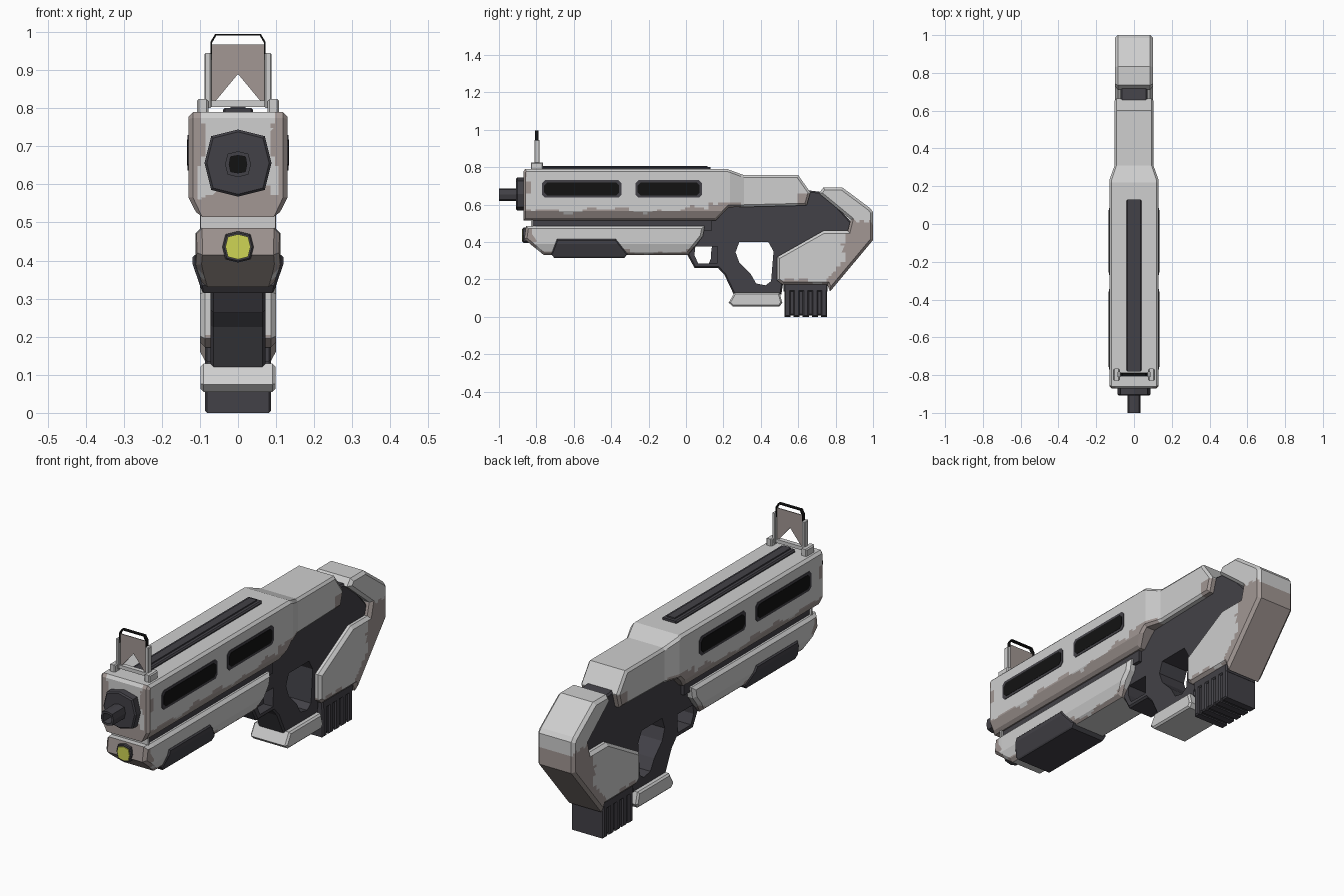
import bpy, bmesh, math
from mathutils import Vector

if "Cube" in bpy.data.objects:
    bpy.data.objects.remove(bpy.data.objects["Cube"])


def material(name, rgb):
    m = bpy.data.materials.new(name)
    m.diffuse_color = (*rgb, 1)
    m.use_nodes = True
    m.node_tree.nodes["Principled BSDF"].inputs["Base Color"].default_value = m.diffuse_color
    return m


LIGHT = material("light grey", (0.62, 0.62, 0.62))
CAMO = material("camo taupe", (0.36, 0.31, 0.295))
DARK = material("charcoal", (0.055, 0.053, 0.063))
BLACK = material("black", (0.006, 0.006, 0.006))
YELLOW = material("lamp yellow", (0.62, 0.66, 0.09))


def finish(name, bm, mats):
    bmesh.ops.recalc_face_normals(bm, faces=bm.faces)
    me = bpy.data.meshes.new(name)
    bm.to_mesh(me)
    bm.free()
    ob = bpy.data.objects.new(name, me)
    bpy.context.collection.objects.link(ob)
    for m in mats:
        me.materials.append(m)
    return ob


def prism(name, pts, a, b, mat, bevel=0, axis='x', warp=None, camo=None, cuts=()):
    """Extrude a profile (yz for axis x, xz for axis y) from a to b; slice, warp and camouflage it."""
    bm = bmesh.new()
    def place(p, d):
        return (d, p[0], p[1]) if axis == 'x' else (p[0], d, p[1])
    lo = [bm.verts.new(place(p, a)) for p in pts]
    hi = [bm.verts.new(place(p, b)) for p in pts]
    caps = [bm.faces.new(lo), bm.faces.new(hi)]
    n = len(pts)
    for i in range(n):
        j = (i + 1) % n
        bm.faces.new((lo[i], lo[j], hi[j], hi[i]))
    bmesh.ops.recalc_face_normals(bm, faces=bm.faces)
    if bevel:
        rim = list({e for f in caps for e in f.edges})
        bmesh.ops.bevel(bm, geom=rim, offset=bevel, segments=1, affect='EDGES', profile=0.5)
    planes = list(cuts)
    if camo:  # fine grid so the paint boundary can wander
        for k, step in ((1, 0.025), (2, 0.0125)):
            vals = [v.co[k] for v in bm.verts]
            c = min(vals) + step * 0.613
            while c < max(vals):
                planes.append((k, c))
                c += step
        planes += [(0, s * x) for s in (-1, 1) for x in (0.085, 0.097, 0.107)]
    if planes:
        bmesh.ops.triangulate(bm, faces=bm.faces)
    for k, c in planes:
        co, no = Vector(), Vector()
        co[k], no[k] = c, 1
        bmesh.ops.bisect_plane(bm, geom=bm.verts[:] + bm.edges[:] + bm.faces[:],
                               plane_co=co, plane_no=no, dist=1e-5)
    if warp:
        for v in bm.verts:
            v.co.x *= warp(v.co.y, v.co.z)
    if camo:
        bm.normal_update()
        for f in bm.faces:
            f.material_index = int(camo(f.calc_center_median(), f.normal))
    return finish(name, bm, [mat, CAMO] if camo else [mat])


def box(name, x0, x1, y0, y1, z0, z1, mat, bevel=0):
    return prism(name, [(y0, z0), (y1, z0), (y1, z1), (y0, z1)], x0, x1, mat, bevel)


def bulged(name, z, r, y0, y1, mat, bevel=0):
    """Rounded square facing the front."""
    k = 0.8 * r
    ring = [(r, 0), (k, k), (0, r), (-k, k), (-r, 0), (-k, -k), (0, -r), (k, -k)]
    return prism(name, [(x, z + d) for x, d in ring], y0, y1, mat, bevel, axis='y')


def wave(t):
    return 0.012 * math.sin(14 * t + 1) + 0.008 * math.sin(33 * t) + 0.004 * math.sin(71 * t)


def ramp(t, t0, t1, v0, v1):
    return v0 + (v1 - v0) * min(1, max(0, (t - t0) / (t1 - t0)))


# Upper receiver shell
def upper_camo(c, n):
    if n.y < -0.6:
        return abs(c.x) > 0.1 + wave(c.z) * 0.8 or c.z < 0.575 + wave(c.x * 2)
    if n.z > 0.6:
        return False
    edge = 0.57 + wave(c.y)
    if c.y > 0.12:
        edge = 0.615 + wave(c.y) if c.y < 0.3 else 0.58
    if c.y > 0.6:
        edge = 0.655
    return c.z < edge or c.y < -0.845 + wave(c.z * 2)


prism("upper_shell", [(-0.87, 0.515), (0.16, 0.515), (0.23, 0.585), (0.645, 0.595), (0.665, 0.665),
                      (0.60, 0.757), (0.31, 0.757), (0.22, 0.79), (-0.86, 0.79), (-0.87, 0.775)],
      -0.13, 0.13, LIGHT, 0.012, camo=upper_camo, cuts=[(2, 0.565), (1, 0.235), (1, 0.31)],
      warp=lambda y, z: ramp(z, 0.515, 0.565, 0.8, 1) * ramp(y, 0.235, 0.31, 1, 0.79))

# Side vents, framed plates on both sides
for tag, y0, y1 in (("front", -0.77, -0.345), ("rear", -0.27, 0.085)):
    for part, g, x, m in (("frame", 0, 0.1325, DARK), ("slot", 0.012, 0.134, BLACK)):
        a, b, lo, hi, c = y0 + g, y1 - g, 0.637 + g, 0.73 - g, 0.015
        prism(f"{tag}_vent_{part}", [(a + c, lo), (b - c, lo), (b, lo + c), (b, hi - c), (b - c, hi),
                                     (a + c, hi), (a, hi - c), (a, lo + c)], -x, x, m)

# Top rail
box("top_rail", -0.04, 0.04, -0.78, 0.13, 0.78, 0.801, DARK, 0.006)
box("top_rail_ridge", -0.02, 0.02, -0.775, 0.115, 0.79, 0.807, DARK)

# Muzzle plate and bored barrel
bulged("muzzle_plate", 0.656, 0.088, -0.908, -0.86, DARK, 0.006)
barrel = bulged("barrel", 0.653, 0.034, -1.0, -0.9, DARK)
bm = bmesh.new()
bm.from_mesh(barrel.data)
front = min(bm.faces, key=lambda f: f.calc_center_median().y)
bmesh.ops.inset_region(bm, faces=[front], thickness=0.011)
bore = bmesh.ops.extrude_discrete_faces(bm, faces=[front])["faces"][0]
bmesh.ops.translate(bm, verts=bore.verts, vec=(0, 0.06, 0))
bore.material_index = 1
barrel.data.materials.append(BLACK)
bm.to_mesh(barrel.data)
bm.free()

# Flip-up sight
for s, side in ((-1, "left"), (1, "right")):
    box(f"sight_foot_{side}", s * 0.078, s * 0.108, -0.83, -0.765, 0.78, 0.824, LIGHT, 0.005)
    box(f"sight_post_{side}", s * 0.07, s * 0.088, -0.811, -0.782, 0.80, 0.945, LIGHT, 0.003)
box("sight_crossbar", -0.1, 0.1, -0.808, -0.786, 0.803, 0.82, LIGHT)
prism("sight_plate", [(-0.07, 0.82), (-0.058, 0.82), (0, 0.89), (0.058, 0.82), (0.07, 0.82),
                      (0.07, 0.968), (-0.07, 0.968)], -0.799, -0.795, CAMO, axis='y')
arch = [(-0.072, 0.93), (-0.072, 0.975), (-0.06, 0.995), (0.06, 0.995), (0.072, 0.975), (0.072, 0.93)]
prism("sight_hood", arch + [(x * 0.95, z - 0.004) for x, z in reversed(arch)],
      -0.806, -0.788, BLACK, axis='y')

# Spacer between receiver and handguard
box("spacer", -0.088, 0.088, -0.82, 0.14, 0.46, 0.53, DARK)
box("spacer_front", -0.098, 0.098, -0.828, -0.818, 0.47, 0.52, LIGHT)


# Handguard, its dark grip pad and the lamp
def guard_warp(y, z):
    return ramp(z, 0.325, 0.39, 0.8, 1) * ramp(y, -0.87, -0.80, 0.95, 1)


def guard_camo(c, n):
    if n.z > 0.6:
        return False
    return n.y < -0.4 or c.y < -0.82 + wave(c.z * 2) or (n.z > -0.8 and c.z < 0.348 + wave(c.y))


prism("handguard", [(-0.865, 0.415), (-0.76, 0.33), (0.01, 0.33), (0.09, 0.43), (0.10, 0.485), (-0.855, 0.485)],
      -0.112, 0.112, LIGHT, 0.014, camo=guard_camo, cuts=[(2, 0.39), (1, -0.80)], warp=guard_warp)
prism("handguard_pad", [(-0.72, 0.335), (-0.705, 0.315), (-0.33, 0.315), (-0.312, 0.335), (-0.375, 0.415), (-0.69, 0.415)],
      -0.119, 0.119, DARK, 0.006, cuts=[(2, 0.39)], warp=guard_warp)
bulged("lamp_bezel", 0.436, 0.041, -0.873, -0.84, DARK, 0.004)
bulged("lamp_lens", 0.436, 0.033, -0.877, -0.85, YELLOW)

# Dark core with trigger guard and grip openings
core = prism("grip_core", [(0.08, 0.5), (0.06, 0.4), (0.005, 0.335), (0.045, 0.262), (0.17, 0.262), (0.205, 0.225),
                           (0.255, 0.12), (0.51, 0.12), (0.53, 0.25), (0.8, 0.3), (0.89, 0.5), (0.74, 0.665),
                           (0.62, 0.68), (0.25, 0.64)], -0.072, 0.072, DARK, 0.008)
holes = {
    "trigger_cutter": [(0.045, 0.33), (0.065, 0.285), (0.165, 0.285), (0.168, 0.375), (0.05, 0.375)],
    "grip_cutter": [(0.285, 0.40), (0.44, 0.40), (0.468, 0.35), (0.455, 0.19), (0.425, 0.168), (0.375, 0.178),
                    (0.345, 0.23), (0.285, 0.29), (0.265, 0.345)]}
for name, pts in holes.items():
    cutter = prism(name, pts, -0.2, 0.2, DARK)
    cutter.hide_render = True
    mod = core.modifiers.new(name, 'BOOLEAN')
    mod.operation, mod.solver, mod.object = 'DIFFERENCE', 'EXACT', cutter
    bpy.context.view_layer.objects.active = core
    bpy.ops.object.modifier_apply(modifier=name)
    bpy.data.objects.remove(cutter)
prism("trigger", [(0.14, 0.385), (0.175, 0.385), (0.175, 0.275), (0.12, 0.28), (0.133, 0.31), (0.135, 0.35)],
      -0.02, 0.02, DARK)

# Grip foot
prism("grip_foot", [(0.25, 0.055), (0.228, 0.075), (0.26, 0.13), (0.50, 0.13), (0.515, 0.075), (0.50, 0.055)],
      -0.098, 0.098, LIGHT, 0.008)


# Shoulder stock
def stock_camo(c, n):
    if n.z > 0.6:
        return False
    edge_gap = (0.275 * (1.0 - c.y) - 0.23 * (0.41 - c.z)) / -0.3585
    return (abs(edge_gap) < 0.055 + wave(c.z) and c.z < 0.45) or \
        (c.y > 0.84 and c.z < 0.505 + wave(c.y * 2)) or c.z < 0.195 + wave(c.y)


prism("stock", [(0.735, 0.692), (0.835, 0.692), (0.985, 0.58), (1.0, 0.56), (1.0, 0.41), (0.77, 0.135), (0.755, 0.172),
                (0.515, 0.172), (0.487, 0.195), (0.487, 0.32), (0.735, 0.46), (0.865, 0.46), (0.88, 0.52), (0.71, 0.66)],
      -0.1, 0.1, LIGHT, 0.014, camo=stock_camo)

# Ribbed magazine
box("magazine", -0.08, 0.08, 0.528, 0.752, 0.006, 0.18, DARK, 0.008)
box("magazine_collar", -0.087, 0.087, 0.522, 0.756, 0.135, 0.178, DARK, 0.006)
for i in range(5):
    y = 0.526 + i * 0.0488
    box(f"magazine_rib_{i + 1}", -0.087, 0.087, y, y + 0.033, 0.0, 0.15, DARK, 0.006)
